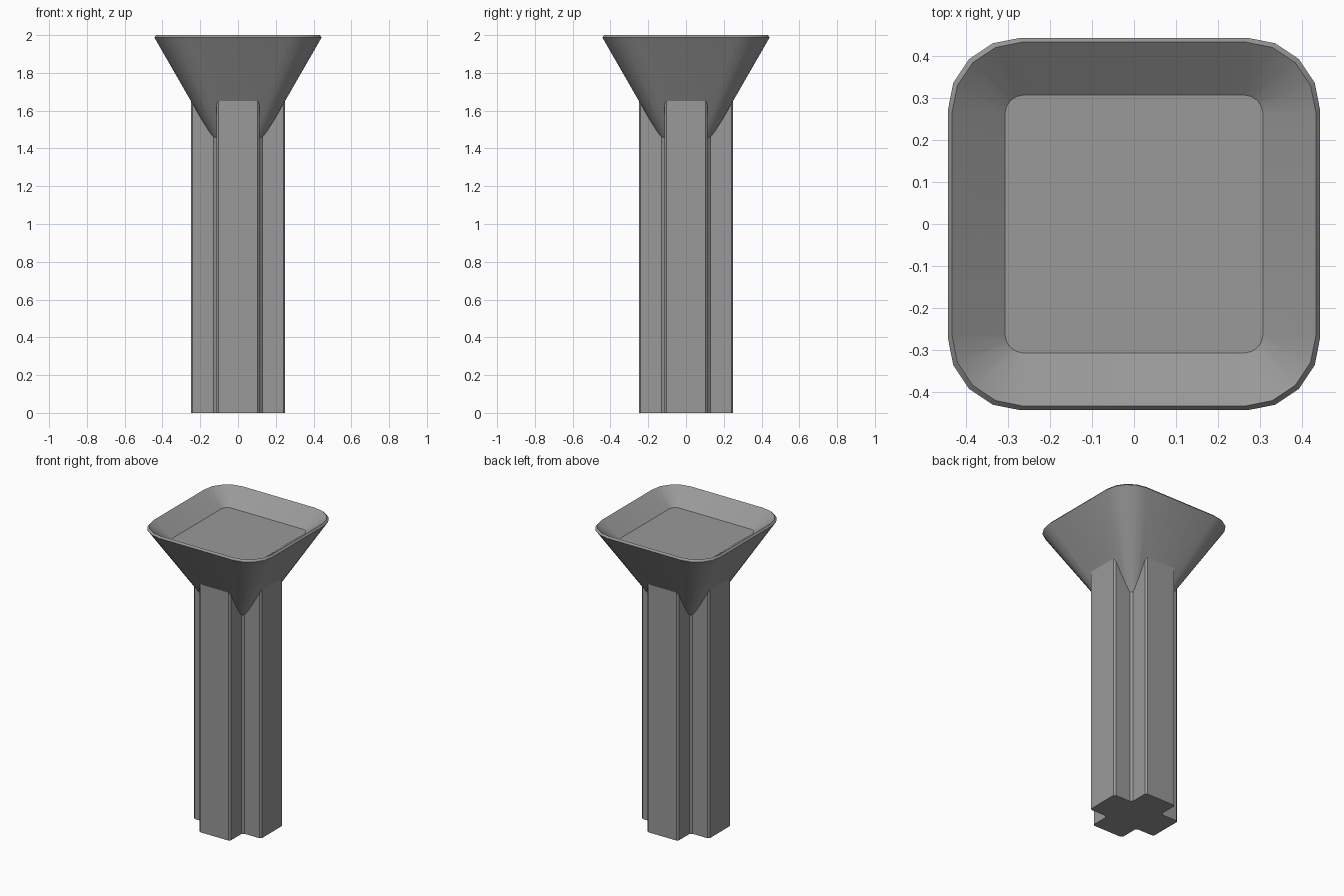
import bpy, bmesh, math

cube = bpy.data.objects.get("Cube")
if cube:
    bpy.data.objects.remove(cube, do_unlink=True)

GREY = (0.32, 0.32, 0.32, 1.0)
stone = bpy.data.materials.new("stone_grey")
stone.use_nodes = True
stone.diffuse_color = GREY
stone.node_tree.nodes["Principled BSDF"].inputs["Base Color"].default_value = GREY


def rounded_square(half, radius, steps=4):
    """Outline points of a square with rounded corners, anticlockwise."""
    points = []
    for quarter in range(4):
        start = quarter * math.pi / 2
        sx = 1 if quarter in (0, 3) else -1
        sy = 1 if quarter in (0, 1) else -1
        for i in range(steps + 1):
            a = start + i / steps * math.pi / 2
            points.append((sx * (half - radius) + radius * math.cos(a),
                           sy * (half - radius) + radius * math.sin(a)))
    return points


def loft(name, sections):
    """Skin a stack of (outline, height) sections and cap both ends."""
    bm = bmesh.new()
    rings = [[bm.verts.new((x, y, z)) for x, y in outline] for outline, z in sections]
    for low, high in zip(rings, rings[1:]):
        n = len(low)
        for i in range(n):
            j = (i + 1) % n
            bm.faces.new((low[i], low[j], high[j], high[i]))
    bm.faces.new(rings[0][::-1])
    bm.faces.new(rings[-1])
    mesh = bpy.data.meshes.new(name)
    bm.to_mesh(mesh)
    bm.free()
    mesh.materials.append(stone)
    obj = bpy.data.objects.new(name, mesh)
    bpy.context.collection.objects.link(obj)
    bpy.ops.object.select_all(action="DESELECT")
    obj.select_set(True)
    bpy.context.view_layer.objects.active = obj
    bpy.ops.object.shade_smooth_by_angle(angle=math.radians(30))
    return obj


# Cross-shaped column with chamfered arm tips and inner corners
arm = [(0.25, -0.104), (0.25, 0.104), (0.24, 0.115), (0.13, 0.115), (0.115, 0.13), (0.115, 0.24)]
cross = []
for turn in range(4):
    for x, y in arm:
        for _ in range(turn):
            x, y = -y, x
        cross.append((x, y))
loft("cross_column", [(cross, 0), (cross, 1.7)])

# Flared bowl: outer wall, bevelled rim, inner slope and flat floor
loft("flared_bowl", [
    (rounded_square(0.125, 0.049), 1.435),
    (rounded_square(0.443, 0.173), 1.988),
    (rounded_square(0.433, 0.168), 2.0),
    (rounded_square(0.307, 0.045), 1.905),
])
